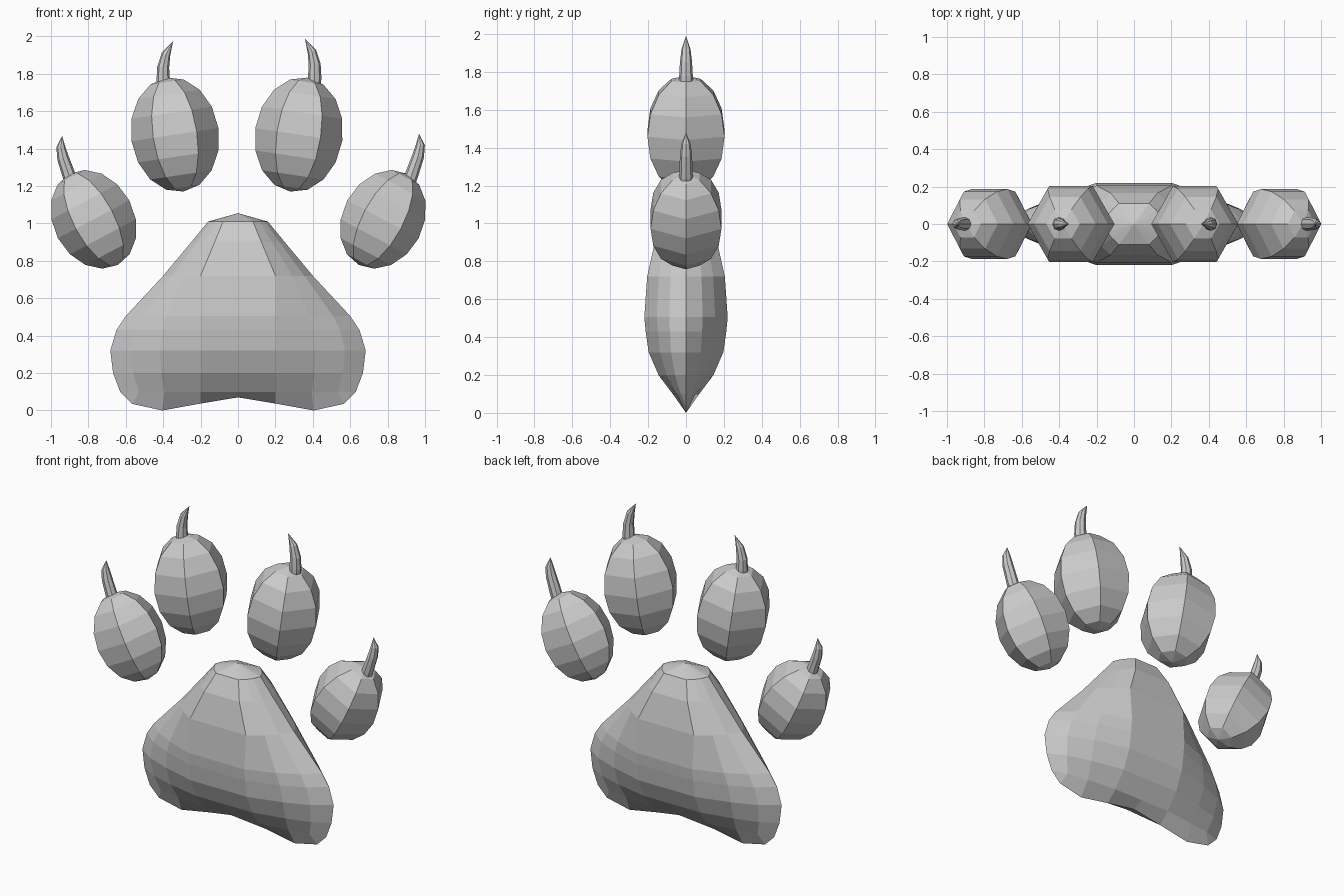
import bpy, bmesh
from math import sin, cos, pi, radians
from mathutils import Vector

if "Cube" in bpy.data.objects:
    bpy.data.objects.remove(bpy.data.objects["Cube"])


def finish(name, bm):
    bmesh.ops.remove_doubles(bm, verts=bm.verts, dist=0.0005)
    bmesh.ops.recalc_face_normals(bm, faces=bm.faces)
    mesh = bpy.data.meshes.new(name)
    bm.to_mesh(mesh)
    bm.free()
    ob = bpy.data.objects.new(name, mesh)
    bpy.context.collection.objects.link(ob)
    return ob


def skin(bm, rows, closed):
    """Join successive rows of points with quads."""
    vs = [[bm.verts.new(p) for p in r] for r in rows]
    n = len(rows[0])
    for a, b in zip(vs, vs[1:]):
        for i in range(n if closed else n - 1):
            j = (i + 1) % n
            bm.faces.new((a[i], a[j], b[j], b[i]))
    return vs


def loft(name, path, radii, sides):
    """Tapered tube along an x-z path."""
    pts = [Vector((x, 0, z)) for x, z in path]
    rows = []
    for k, (p, r) in enumerate(zip(pts, radii)):
        t = (pts[min(k + 1, len(pts) - 1)] - pts[max(k - 1, 0)]).normalized()
        n = Vector((t.z, 0, -t.x))
        rows.append([p + r * (n * cos(2 * pi * i / sides) + Vector((0, 1, 0)) * sin(2 * pi * i / sides))
                     for i in range(sides)])
    bm = bmesh.new()
    vs = skin(bm, rows, True)
    if radii[0] > 0.001:
        bm.faces.new(vs[0])
    return finish(name, bm)


def toe(name, cx, cz, length, width, tilt):
    """Six-sided ellipsoid leaning sideways."""
    angles = [pi * k / 8 for k in range(9)]
    s, c = sin(radians(tilt)), cos(radians(tilt))
    path = [(cx - length * cos(a) * s, cz - length * cos(a) * c) for a in angles]
    loft(name, path, [width * sin(a) for a in angles], 6)


# Toe pads
toe("inner_toe_right", 0.325, 1.475, 0.308, 0.235, 8.5)
toe("inner_toe_left", -0.337, 1.475, 0.308, 0.235, -8.5)
toe("outer_toe_right", 0.775, 1.022, 0.276, 0.216, 28)
toe("outer_toe_left", -0.772, 1.022, 0.276, 0.216, -28)

# Claws, with the left pair slightly offset
inner = [(0.405, 1.71), (0.41, 1.78), (0.41, 1.85), (0.395, 1.92), (0.357, 1.99)]
outer = [(0.895, 1.18), (0.925, 1.25), (0.963, 1.36), (0.975, 1.42), (0.968, 1.48)]
radii = [0.036, 0.036, 0.032, 0.024, 0.0]
for part, path, dx, dz in (("inner_claw", inner, 0.01, -0.015), ("outer_claw", outer, 0.028, -0.012)):
    loft(part + "_right", path, radii, 8)
    loft(part + "_left", [(dx - x, z + dz) for x, z in path], radii, 8)

# Main pad: one quarter as rows of (height, half width, half thickness), then mirrored
profile = [(1.055, 0, 0), (1.01, 0.16, 0.11), (0.9, 0.25, 0.165), (0.72, 0.4, 0.205),
           (0.505, 0.6, 0.22), (0.43, 0.65, 0.213), (0.32, 0.683, 0.197),
           (0.2, 0.668, 0.145), (0.1, 0.63, 0.07)]
rows = []
for z, w, t in profile:
    p = min(0.5 * w, 0.2)
    g = w - p
    rows.append([(0, -t, z), (p, -t, z), (p + 0.45 * g, -0.7 * t, z),
                 (p + 0.77 * g, -0.4 * t, z), (w, 0, z)])
# Concave lower edge with two lobes
rows.append([(x, 0, z) for x, z in ((0, 0.07), (0.2, 0.037), (0.405, 0), (0.565, 0.035), (0.63, 0.1))])
bm = bmesh.new()
skin(bm, rows, False)
for axis in ((-1, 1, 1), (1, -1, 1)):
    copy = bmesh.ops.duplicate(bm, geom=bm.verts[:] + bm.edges[:] + bm.faces[:])
    bmesh.ops.scale(bm, vec=axis, verts=[v for v in copy["geom"] if isinstance(v, bmesh.types.BMVert)])
finish("main_pad", bm)
